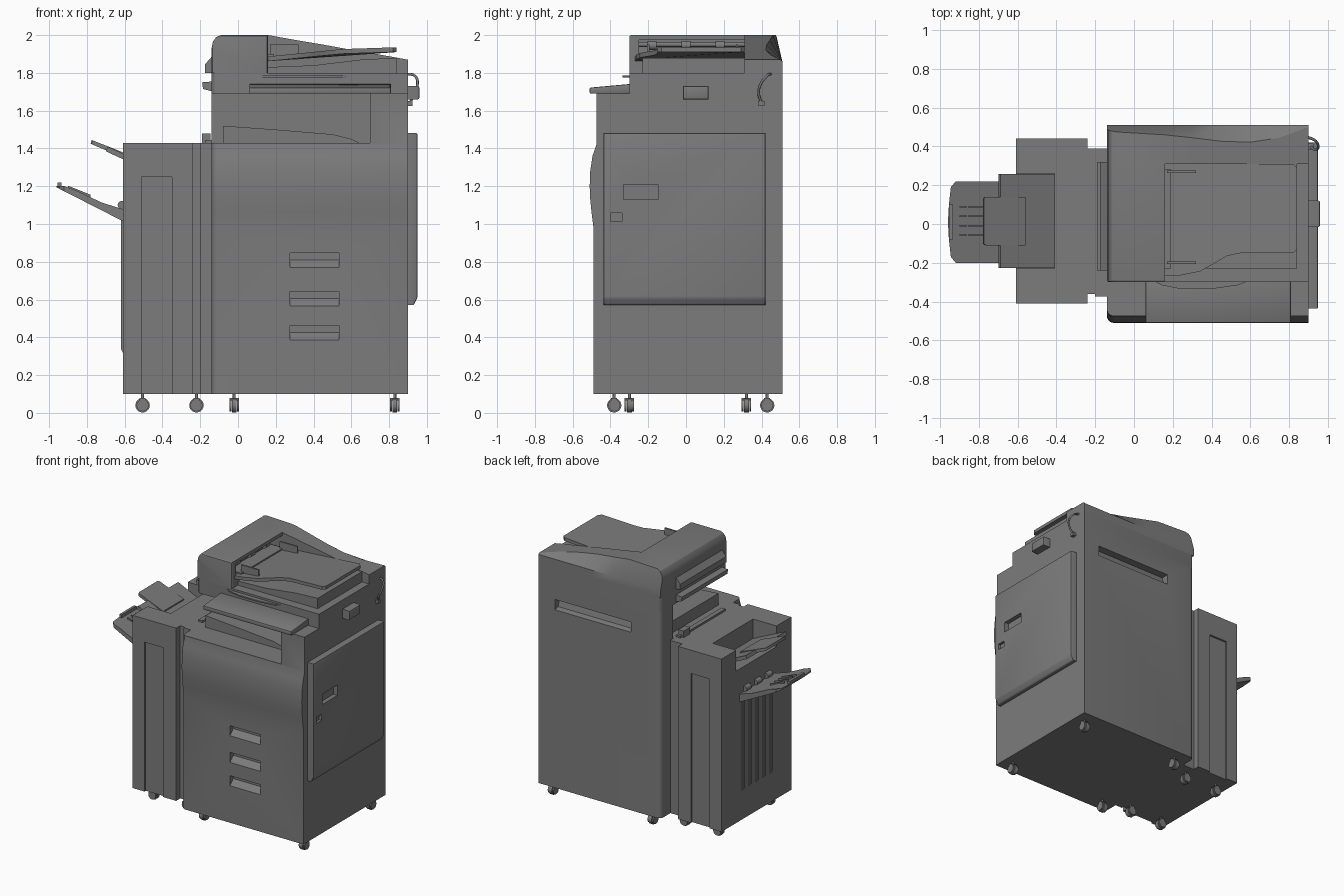
import bpy, bmesh, math
from mathutils import Vector, Matrix

if "Cube" in bpy.data.objects:
    bpy.data.objects.remove(bpy.data.objects["Cube"], do_unlink=True)

grey = bpy.data.materials.new("machine grey")
grey.use_nodes = True
grey.diffuse_color = (0.2, 0.2, 0.2, 1)
grey.node_tree.nodes["Principled BSDF"].inputs["Base Color"].default_value = (0.2, 0.2, 0.2, 1)
made = []


def finish(name, bm):
    bmesh.ops.recalc_face_normals(bm, faces=bm.faces)
    me = bpy.data.meshes.new(name)
    bm.to_mesh(me)
    bm.free()
    me.materials.append(grey)
    ob = bpy.data.objects.new(name, me)
    bpy.context.collection.objects.link(ob)
    made.append(ob)
    return ob


def loft(name, sections, bevel=0, pick=None, segs=3):
    """Skin matching rings of points; optionally round the picked edges."""
    bm = bmesh.new()
    rings = [[bm.verts.new(p) for p in s] for s in sections]
    n = len(rings[0])
    for a, b in zip(rings, rings[1:]):
        for i in range(n):
            bm.faces.new((a[i], a[(i + 1) % n], b[(i + 1) % n], b[i]))
    bm.faces.new(rings[0])
    bm.faces.new(rings[-1])
    bmesh.ops.recalc_face_normals(bm, faces=bm.faces)
    if bevel:
        edges = [e for e in bm.edges if pick is None or pick(*[v.co for v in e.verts])]
        bmesh.ops.bevel(bm, geom=edges, offset=bevel, segments=segs, affect='EDGES', profile=0.5)
    return finish(name, bm)


def extrude(name, axis, pts, lo, hi, **kw):
    """Push a flat profile along an axis."""
    place = {'x': lambda p, t: (t, p[0], p[1]),
             'y': lambda p, t: (p[0], t, p[1]),
             'z': lambda p, t: (p[0], p[1], t)}[axis]
    return loft(name, [[place(p, t) for p in pts] for t in (lo, hi)], **kw)


def box(name, x, y, z, **kw):
    return extrude(name, 'z', [(x[0], y[0]), (x[1], y[0]), (x[1], y[1]), (x[0], y[1])], *z, **kw)


def cylinder(name, centre, radius, length, axis):
    bm = bmesh.new()
    bmesh.ops.create_cone(bm, cap_ends=True, segments=20, radius1=radius, radius2=radius, depth=length)
    turn = Vector((0, 0, 1)).rotation_difference(Vector(axis)).to_matrix().to_4x4()
    bm.transform(Matrix.Translation(centre) @ turn)
    return finish(name, bm)


def cut(target, cutters):
    """Subtract the cutters, then discard them."""
    for c in cutters:
        m = target.modifiers.new("cut", 'BOOLEAN')
        m.operation, m.solver, m.object = 'DIFFERENCE', 'EXACT', c
    bpy.context.view_layer.update()
    dg = bpy.context.evaluated_depsgraph_get()
    me = bpy.data.meshes.new_from_object(target.evaluated_get(dg))
    target.modifiers.clear()
    target.data = me
    for c in cutters:
        made.remove(c)
        bpy.data.objects.remove(c, do_unlink=True)


# Main cabinet with bulging front, output cavity, drawer grips and rear grip
front = [(-0.49, 0.1), (-0.49, 0.98), (-0.5, 1.06), (-0.508, 1.14), (-0.51, 1.2),
         (-0.507, 1.28), (-0.495, 1.36), (-0.475, 1.42), (-0.475, 1.69)]
body = extrude("main_cabinet", 'x', front + [(0.51, 1.69), (0.51, 0.1)], -0.14, 0.9, bevel=0.035, segs=4,
               pick=lambda a, b: a.x < 0 and b.x < 0 and abs(a.y) > 0.4 and a.y * b.y > 0
               and abs(a.z - b.z) > 0.01)
cutters = [box("cavity", (-0.3, 0.7), (-0.7, 0.36), (1.43, 1.75)),
           extrude("rear_grip", 'x', [(0.6, 1.45), (0.6, 1.55), (0.45, 1.55), (0.47, 1.48)], 0.11, 0.76)]
for z in (0.77, 0.565, 0.385):
    cutters.append(extrude("grip", 'x', [(-0.6, z), (-0.6, z + 0.077), (-0.45, z + 0.077),
                                         (-0.45, z + 0.04), (-0.49, z)], 0.275, 0.535))
cut(body, cutters)

# Sloping output tray inside the cavity
extrude("inner_output_tray", 'y', [(-0.08, 1.42), (-0.08, 1.52), (0.2, 1.5), (0.5, 1.475),
                                   (0.6, 1.45), (0.66, 1.42)], -0.28, 0.36)

# Scanner base, glass seam and control panel
box("scanner_base", (-0.14, 0.9), (-0.3, 0.51), (1.69, 1.8), bevel=0.03,
    pick=lambda a, b: a.x < 0 and b.x < 0 and a.y == b.y)
extrude("control_panel", 'x', [(-0.51, 1.69), (-0.51, 1.722), (-0.29, 1.742), (-0.29, 1.69)],
        0.06, 0.81, bevel=0.006, segs=2)
extrude("scanner_lip", 'z', [(0.1, -0.29), (0.14, -0.315), (0.24, -0.335), (0.4, -0.335),
                             (0.54, -0.315), (0.6, -0.29)], 1.775, 1.785)

# Document feeder head with a paper throat and roller
feeder = extrude("feeder_head", 'y', [(-0.14, 1.8), (-0.14, 1.93), (-0.133, 1.965), (-0.115, 1.99),
                                      (-0.09, 2.0), (0.16, 2.0), (0.16, 1.8)], -0.3, 0.33,
                 bevel=0.012, pick=lambda a, b: a.y < 0 and b.y < 0 and a.z + b.z > 3.7)
cut(feeder, [box("throat", (0.06, 0.3), (-0.25, 0.31), (1.87, 1.975))])
cylinder("feed_roller", (0.11, 0.03, 1.95), 0.012, 0.56, (0, 1, 0))
for y in (-0.18, 0.0, 0.18):
    cylinder("feed_wheel", (0.11, y, 1.945), 0.024, 0.05, (0, 1, 0))
box("throat_guide", (0.08, 0.19), (-0.23, 0.28), (1.885, 1.9))

# Rear cover with a falling top and a slanted, waisted back edge
stations = [(-0.14, 1.93, 0.49), (-0.133, 1.965, 0.485), (-0.115, 1.99, 0.48), (-0.09, 2.0, 0.475),
            (0.16, 2.0, 0.46), (0.3, 1.975, 0.445), (0.45, 1.95, 0.427), (0.6, 1.922, 0.422),
            (0.75, 1.897, 0.445), (0.9, 1.87, 0.5)]
loft("feeder_rear_cover", [[(x, 0.31, 1.8), (x, 0.31, z), (x, y, z), (x, 0.51, 1.86), (x, 0.51, 1.8)]
                           for x, z, y in stations])

# Left rails of the feeder
extrude("feeder_left_rail", 'y', [(-0.13, 1.8), (-0.175, 1.8), (-0.175, 1.845), (-0.14, 1.885), (-0.13, 1.885)],
        -0.24, 0.32)
extrude("scanner_left_rail", 'y', [(-0.13, 1.7), (-0.185, 1.715), (-0.19, 1.75), (-0.13, 1.755)], -0.24, 0.32)

# Feeder delivery deck and raised paper tray
extrude("delivery_deck", 'y', [(0.15, 1.79), (0.15, 1.83), (0.4, 1.84), (0.65, 1.87),
                               (0.84, 1.88), (0.84, 1.79)], -0.23, 0.32)
outline = [(0.14, -0.27), (0.24, -0.265), (0.34, -0.245), (0.42, -0.2), (0.48, -0.165), (0.55, -0.15),
           (0.82, -0.15), (0.84, -0.13), (0.84, 0.29), (0.82, 0.31), (0.14, 0.31)]
lift = lambda x: 1.885 + 0.05 * min(1, max(0, (x - 0.14) / 0.5))
loft("paper_tray", [[(x, y, lift(x) + t) for x, y in outline] for t in (-0.025, 0)])
for y in (-0.2, 0.27):
    box("paper_guide", (0.17, 0.32), (y - 0.006, y + 0.006), (1.87, 1.95))

# Right side panel with grips
side = extrude("side_panel", 'y', [(0.89, 0.57), (0.93, 0.57), (0.95, 0.61), (0.95, 1.482), (0.89, 1.482)],
               -0.437, 0.42, bevel=0.008, segs=2, pick=lambda a, b: a.x > 0.92 and b.x > 0.92)
cut(side, [box("grip", (0.915, 1), (-0.33, -0.147), (1.13, 1.21)),
           box("latch", (0.93, 1), (-0.4, -0.34), (1.012, 1.058))])
box("side_bracket", (0.89, 0.96), (-0.015, 0.12), (1.66, 1.73), bevel=0.008, segs=2,
    pick=lambda a, b: a.x > 0.95 and b.x > 0.95)

# Side cable with plug
curve = bpy.data.curves.new("side_cable", 'CURVE')
curve.dimensions, curve.bevel_depth, curve.bevel_resolution = '3D', 0.007, 2
path = [(0.89, 0.45, 1.795), (0.935, 0.43, 1.785), (0.95, 0.395, 1.74), (0.93, 0.385, 1.69), (0.912, 0.4, 1.64)]
spline = curve.splines.new('BEZIER')
spline.bezier_points.add(len(path) - 1)
for bp, p in zip(spline.bezier_points, path):
    bp.co, bp.handle_left_type, bp.handle_right_type = p, 'AUTO', 'AUTO'
curve.materials.append(grey)
bpy.context.collection.objects.link(bpy.data.objects.new("side_cable", curve))
box("cable_plug", (0.898, 0.925), (0.385, 0.415), (1.625, 1.65))

# Finisher tower with recessed front and back panels and an open top bay
tower = box("finisher_tower", (-0.61, -0.24), (-0.41, 0.44), (0.1, 1.43))
cutters = [box("top_bay", (-0.8, -0.41), (-0.23, 0.26), (1.27, 1.6))]
for y in ((-0.5, -0.395), (0.425, 0.5)):
    cutters.append(box("panel_recess", (-0.51, -0.35), y, (0, 1.25)))
cut(tower, cutters)
box("finisher_joint", (-0.24, -0.13), (-0.36, 0.39), (0.1, 1.43))
box("joint_strip", (-0.2, -0.14), (-0.375, -0.35), (0.1, 1.43))
box("joint_latch", (-0.19, -0.145), (0.22, 0.3), (1.42, 1.48))
box("joint_ledge", (-0.175, -0.14), (-0.23, 0.32), (1.42, 1.445))

# Upper finisher tray with its extension
extrude("upper_tray", 'y', [(-0.41, 1.25), (-0.41, 1.28), (-0.69, 1.41), (-0.7, 1.385)], -0.228, 0.258)
extrude("upper_tray_extension", 'y', [(-0.56, 1.33), (-0.56, 1.36), (-0.775, 1.445), (-0.78, 1.425)],
        -0.11, 0.14, bevel=0.015, pick=lambda a, b: a.y == b.y and a.x < -0.7 and b.x < -0.7)

# Lower finisher tray, curved at its outer end, with ribs
top = lambda x: 1.075 + 0.125 * min(1, max(0, (-0.62 - x) / 0.28)) ** 1.15
rim = [(-0.6, -0.2), (-0.92, -0.2), (-0.945, -0.17), (-0.955, -0.08), (-0.96, 0.01),
       (-0.955, 0.1), (-0.945, 0.19), (-0.92, 0.22), (-0.6, 0.22)]
low = lambda x: 1.01 + (-0.6 - x) * 0.51
mids = [(-0.86, 0.22), (-0.8, 0.22), (-0.72, 0.22)]
ring = rim[:1] + [(x, -0.2) for x, _ in reversed(mids)] + rim[1:8] + mids + rim[8:]
loft("lower_tray", [[(x, y, low(x)) for x, y in ring], [(x, y, top(x)) for x, y in ring]])
box("tray_end_stop", (-0.955, -0.935), (-0.08, 0.1), (1.19, 1.22))
for y in (-0.055, -0.01, 0.04, 0.09):
    extrude("tray_rib", 'y', [(-0.9, 1.18), (-0.9, 1.203), (-0.78, 1.155), (-0.78, 1.12)], y - 0.004, y + 0.004)
for y in (-0.12, 0.01, 0.14):
    cylinder("exit_roller", (-0.615, y, 1.1), 0.022, 0.06, (0, 1, 0))

# Vertical guide rails on the finisher's left face
for i in range(5):
    y = -0.16 + 0.085 * i
    extrude("guide_rail", 'y', [(-0.6, 0.3), (-0.62, 0.34), (-0.62, 1.05), (-0.6, 1.05)], y - 0.01, y + 0.01)


# Casters: a fork, a stem and a wheel
def caster(x, y, roll):
    along = (0, 1, 0) if roll == 'x' else (1, 0, 0)
    a = Vector(along)
    cylinder("caster_wheel", (x, y, 0.04), 0.038, 0.026, along)
    cylinder("caster_stem", (x, y, 0.09), 0.008, 0.04, (0, 0, 1))
    for s in (-1, 1):
        c = Vector((x, y, 0.04)) + a * 0.02 * s
        cylinder("caster_cheek", c, 0.032, 0.01, along)
    w = (0.025, 0.016) if roll == 'y' else (0.016, 0.025)
    box("caster_bridge", (x - w[0], x + w[0]), (y - w[1], y + w[1]), (0.065, 0.08))


for x in (-0.02, 0.83):
    for y in (-0.38, 0.43):
        caster(x, y, 'y')
for x in (-0.505, -0.22):
    for y in (-0.3, 0.32):
        caster(x, y, 'x')

# Smooth the rounded parts and keep hard edges crisp
for ob in made:
    ob.select_set(True)
bpy.context.view_layer.objects.active = made[0]
bpy.ops.object.shade_smooth_by_angle(angle=math.radians(30))
